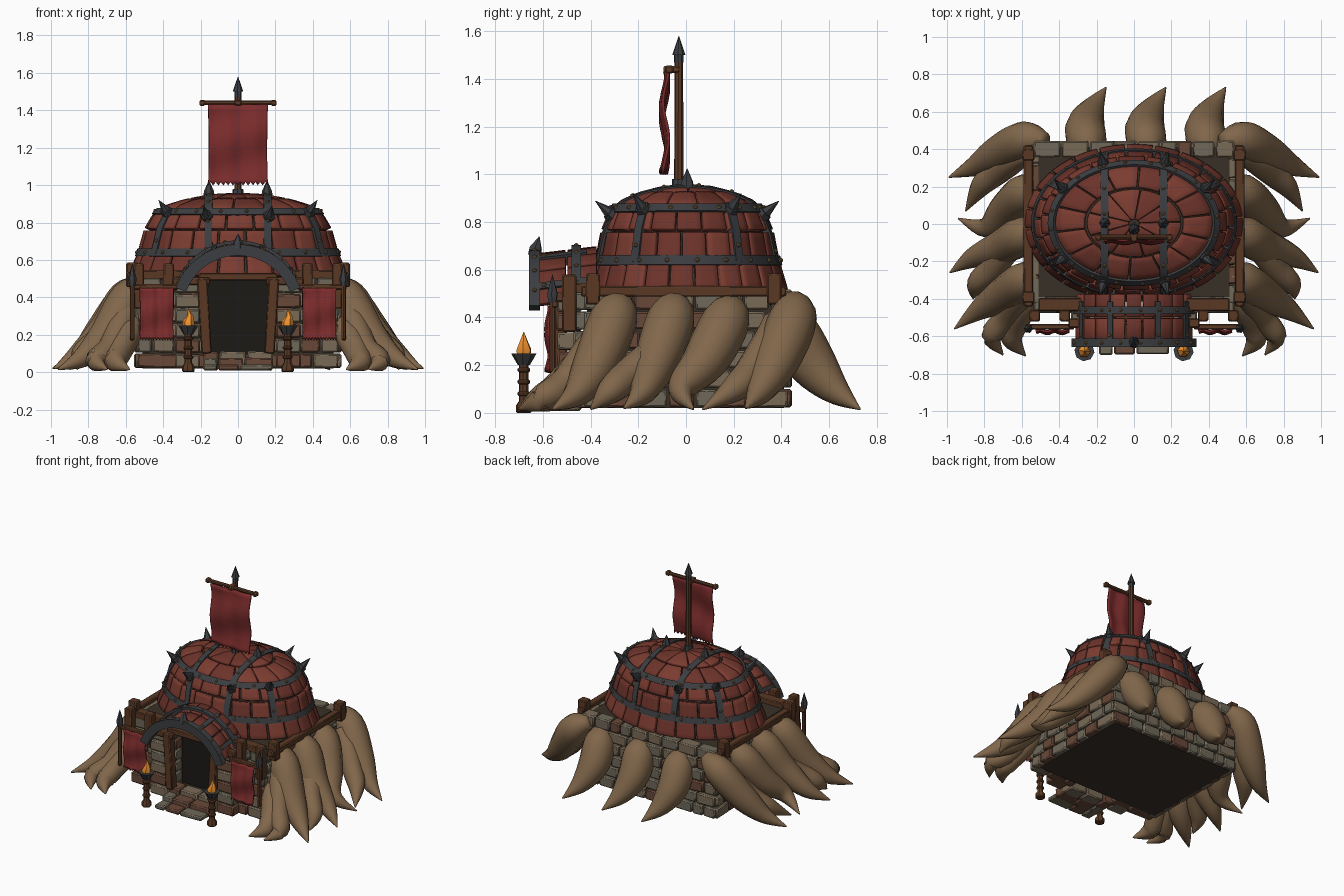
import bpy, bmesh, math, random
from mathutils import Vector, Matrix

if "Cube" in bpy.data.objects:
    bpy.data.objects.remove(bpy.data.objects["Cube"])
random.seed(4)
V = Vector

def mat(name, c):
    m = bpy.data.materials.new(name)
    m.diffuse_color = (*c, 1)
    m.use_nodes = True
    m.node_tree.nodes["Principled BSDF"].inputs["Base Color"].default_value = m.diffuse_color
    return m
RED, RED2 = mat("red_tile", (.2, .045, .03)), mat("red_tile_dark", (.15, .033, .023))
CLOTH, IRON = mat("cloth", (.2, .025, .025)), mat("iron", (.045, .047, .052))
WOOD, ROOT = mat("wood", (.1, .04, .018)), mat("root", (.22, .135, .07))
STONES = [mat("stone_grey", (.16, .14, .1)), mat("stone_tan", (.19, .145, .095)), mat("stone_rust", (.14, .065, .04))]
DARK, BRASS = mat("dark", (.012, .01, .008)), mat("brass", (.2, .12, .05))
GROUT, FIRE = mat("grout", (.04, .03, .02)), mat("fire", (.9, .3, .03))

def obj(name, bm, m, bevel=0, solid=0, smooth=35):
    me = bpy.data.meshes.new(name)
    bm.to_mesh(me); bm.free()
    o = bpy.data.objects.new(name, me)
    bpy.context.collection.objects.link(o)
    me.materials.append(m)
    bpy.ops.object.select_all(action='DESELECT')
    o.select_set(True); bpy.context.view_layer.objects.active = o
    bpy.ops.object.shade_smooth_by_angle(angle=math.radians(smooth))
    if solid:
        d = o.modifiers.new("solid", 'SOLIDIFY'); d.thickness = solid; d.offset = 0
    if bevel:
        b = o.modifiers.new("bevel", 'BEVEL'); b.width = bevel; b.segments = 1
        b.limit_method = 'ANGLE'; b.angle_limit = math.radians(50)
    return o

def box(bm, c, s, rot=(0, 0, 0)):
    R = Matrix.Rotation(rot[2], 4, 'Z') @ Matrix.Rotation(rot[1], 4, 'Y') @ Matrix.Rotation(rot[0], 4, 'X')
    bmesh.ops.create_cube(bm, size=1, matrix=Matrix.Translation(c) @ R @ Matrix.Diagonal((*s, 1)))

def patch(bm, f, u0, u1, v0, v1, nu, nv):
    g = [[bm.verts.new(f(u0 + (u1 - u0) * i / nu, v0 + (v1 - v0) * j / nv)) for j in range(nv + 1)] for i in range(nu + 1)]
    for i in range(nu):
        for j in range(nv):
            bm.faces.new((g[i][j], g[i + 1][j], g[i + 1][j + 1], g[i][j + 1]))

def tube(bm, pts, rad, n=8, sub=1):
    """Swept round section with a radius per point, smoothed between points."""
    P = [V((*p, r)) for p, r in zip(pts, rad)]
    Q = []
    for i in range(len(P) - 1):
        a, b, c, d = P[max(i - 1, 0)], P[i], P[i + 1], P[min(i + 2, len(P) - 1)]
        for k in range(sub):
            t = k / sub
            Q.append(.5 * (2 * b + (c - a) * t + (2 * a - 5 * b + 4 * c - d) * t * t + (3 * b - a - 3 * c + d) * t ** 3))
    Q.append(P[-1])
    rings = []
    for i, q in enumerate(Q):
        d = (Q[min(i + 1, len(Q) - 1)] - Q[max(i - 1, 0)]).to_3d().normalized()
        e = d.cross(V((.13, .97, .2))).normalized()
        f = d.cross(e)
        rings.append([bm.verts.new(q.to_3d() + max(q.w, .001) * (math.cos(2 * math.pi * k / n) * e + math.sin(2 * math.pi * k / n) * f)) for k in range(n)])
    for a, b in zip(rings, rings[1:]):
        for k in range(n):
            bm.faces.new((a[k], a[(k + 1) % n], b[(k + 1) % n], b[k]))
    bm.faces.new(rings[0][::-1]); bm.faces.new(rings[-1])

def strap(bm, studs, pts, nor, w, th, closed=False, every=3):
    """Flat iron band lying on a surface, with studs along it."""
    rings, n = [], len(pts)
    for i, p in enumerate(pts):
        a = pts[(i + 1) % n] if closed else pts[min(i + 1, n - 1)]
        b = pts[i - 1] if closed else pts[max(i - 1, 0)]
        s = (a - b).cross(nor[i]).normalized() * w / 2
        h = nor[i] * th
        rings.append([bm.verts.new(q) for q in (p - s - h, p + s - h, p + s + h, p - s + h)])
        if i % every == 1:
            bmesh.ops.create_icosphere(studs, subdivisions=1, radius=.011, matrix=Matrix.Translation(p + h))
    for i in range(n if closed else n - 1):
        a, b = rings[i], rings[(i + 1) % n]
        for k in range(4):
            bm.faces.new((a[k], a[(k + 1) % 4], b[(k + 1) % 4], b[k]))
    if not closed:
        bm.faces.new(rings[0][::-1]); bm.faces.new(rings[-1])

# stone base: grouted core and brick courses
core = bmesh.new()
box(core, (0, .01, .265), (1.02, .8, .49))
obj("base_core", core, GROUT)
bricks = [bmesh.new() for _ in STONES]
def wall(a, b, z0, z1, rows, th=.07):
    a, b = V((*a, 0)), V((*b, 0)); L = (b - a).length; d = (b - a) / L
    h = (z1 - z0) / rows
    for r in range(rows):
        x = 0
        while x < L - .01:
            w = random.uniform(.08, .16)
            if L - x - w < .07: w = L - x
            c = a + d * (x + w / 2); c.z = z0 + h * (r + .5)
            box(random.choices(bricks, (5, 4, 3))[0], c, (w - .008, th + random.uniform(0, .02), h - .008), (0, random.uniform(-.03, .03), math.atan2(d.y, d.x)))
            x += w
wall((-.54, .4), (.54, .4), .02, .52, 6)
for s in (1, -1):
    wall((s * .51, -.43), (s * .51, .43), .02, .51, 6)
    wall((s * .17, -.43), (s * .54, -.43), .02, .51, 6)
    wall((s * .2, -.49), (s * .34, -.49), .02, .5, 6, .09)
for i in range(3):    # entrance steps
    wall((-.19, -.65 + .08 * i), (.19, -.65 + .08 * i), .005, .045 + .035 * i, 1, .085)
for bm, m in zip(bricks, STONES):
    obj("bricks_" + m.name, bm, m, .008)
door = bmesh.new(); box(door, (0, -.4, .3), (.32, .03, .4)); obj("door_opening", door, DARK)

# dome: elliptical height profile
RX, RY = .575, .41
PROF = [(0, .945), (.25, .937), (.5, .91), (.66, .88), (.77, .84), (.85, .76), (.91, .635), (1.0, .51)]
def dz(r):
    for (a, za), (b, zb) in zip(PROF, PROF[1:]):
        if r <= b: return za + (zb - za) * (r - a) / (b - a)
    return .51
def dome(r, a): return V((RX * r * math.cos(a), .005 + RY * r * math.sin(a), dz(r)))
def dnor(p):
    x, y = p.x / RX, (p.y - .005) / RY
    r = math.hypot(x, y)
    g = (dz(max(r - .05, 0)) - dz(min(r + .05, 1))) / (min(r + .05, 1) - max(r - .05, 0)) / max(r, .01)
    return V((g * x / RX, g * y / RY, 1)).normalized()
tiles = [bmesh.new(), bmesh.new()]
edges = [1, .91, .85, .73, .45, .03]
for k, n in enumerate((24, 22, 20, 14, 9)):
    r1, r0 = edges[k], edges[k + 1]
    g, off = (r1 - r0) * .04, random.random()
    for i in range(n):
        a = (i + off) * 2 * math.pi / n
        patch(random.choice(tiles), dome, r1 - g, r0 + g, a + .012, a + 2 * math.pi / n - .012, 4, 4)
inner = bmesh.new(); patch(inner, lambda r, a: dome(r, a) * .985, 1, .01, 0, 2 * math.pi, 14, 40)
obj("dome_lining", inner, GROUT)

# porch canopy: barrel of tiles sloping forward
def canopy(a, y): return V((.325 * math.sin(a), y, .33 + .325 * math.cos(a) + .12 * (y + .62)))
for j in range(2):
    for i in range(9):
        a, y = -1.2 + i * 2.4 / 9, -.63 + j * .13
        patch(random.choice(tiles), canopy, a + .012, a + .255, y + .004, y + .126, 3, 1)
for bm, m in zip(tiles, (RED, RED2)):
    obj("roof_" + m.name, bm, m, .007, .03)

# iron straps, studs and spikes
iron, studs = bmesh.new(), bmesh.new()
def on_dome(pts, w=.042, closed=False): strap(iron, studs, pts, [dnor(p) for p in pts], w, .022, closed)
for r in (.91, .75):
    on_dome([dome(r, i * math.pi / 30) for i in range(60)], .042, True)
for s in (1, -1):
    lim = RY * math.sqrt(.92 ** 2 - (.155 / RX) ** 2)
    line = []
    for i in range(25):
        y = lim * math.sin(math.pi * (i / 24 - .5))
        line.append(V((s * .155, y + .005, dz(math.hypot(.155 / RX, y / RY)))))
    on_dome(line)
    for q in (1, -1):
        ang = math.atan2(q * .52, s * .78)
        on_dome([dome(.74 + .035 * i, ang) for i in range(6)])
        for p in (dome(.77, ang), dome(.79, math.atan2(q * .95, s * .36))):
            n = (dnor(p) + V((0, 0, .25))).normalized()
            tube(iron, [p, p + n * .035, p + n * .036, p + n * .11], [.032, .032, .024, .001], 6)
    p = dome(.27, 0 if s > 0 else math.pi)
    tube(iron, [p, p + V((0, 0, .035)), p + V((0, 0, .09))], [.032, .026, .001], 6)
for y, w in ((-.635, .045), (-.46, .04)):
    arc = [canopy(-1.22 + i * 2.44 / 24, y) for i in range(25)]
    strap(iron, studs, arc, [V((math.sin(-1.22 + i * 2.44 / 24), 0, math.cos(-1.22 + i * 2.44 / 24))) for i in range(25)], w, .03)
for a in (-.95, -.38, .38, .95):
    strap(iron, studs, [canopy(a, -.64 + i * .045) for i in range(6)], [V((math.sin(a), 0, math.cos(a)))] * 6, .03, .025)
tube(iron, [(0, -.635, .66), (0, -.63, .69), (0, -.615, .74)], [.03, .028, .001], 6)

# flagpole, crossbar, banner cloth with ragged hem
wood = bmesh.new()
tube(wood, [(0, -.03, .9), (0, -.03, 1.49)], [.02, .018], 8)
tube(iron, [(0, -.03, .93), (0, -.03, .98)], [.032, .028], 8)
tube(iron, [(0, -.03, 1.47), (0, -.03, 1.5), (0, -.03, 1.501), (0, -.03, 1.58)], [.02, .02, .028, .001], 8)
tube(wood, [(-.2, -.07, 1.44), (.2, -.07, 1.44)], [.013, .013], 8)
box(wood, (0, -.06, 1.44), (.04, .07, .03))
for s in (1, -1): box(wood, (s * .19, -.07, 1.44), (.03, .035, .032))
def banner(name, x, y, w, z0, z1, amp):
    bm = bmesh.new()
    def f(u, v):
        hem = (.018 if round(u * 24) % 2 else 0) * (v > .99)
        return V((x + w * (u - .5) * (1 - .03 * math.sin(v * 3)), y + amp * math.sin(v * 9 + u * 2) + .006 * math.sin(u * 14), z1 + (z0 - z1) * v + hem))
    patch(bm, f, 0, 1, 0, 1, 24, 14)
    obj(name, bm, CLOTH, 0, .012, 60)
banner("main_banner", 0, -.09, .32, 1.0, 1.43, .012)

# timber frame, side banners, torches
fire = bmesh.new()
for s in (1, -1):
    box(wood, (s * .565, -.01, .51), (.05, .86, .045))
    for y in (-.39, .37): box(wood, (s * .565, y, .52), (.065, .06, .13))
    box(wood, (s * .18, -.53, .3), (.055, .06, .4), (0, s * .06, 0))
    box(wood, (s * .25, -.53, .485), (.2, .05, .04))
    box(wood, (s * .38, -.43, .52), (.26, .07, .05))
    for x in (.37, .53): box(wood, (s * x, -.49, .46), (.055, .06, .24))
    box(wood, (s * .45, -.55, .455), (.26, .03, .03))
    tube(wood, [(s * .565, -.56, .17), (s * .565, -.56, .47)], [.013, .013])
    tube(iron, [(s * .565, -.56, .46), (s * .565, -.56, .5), (s * .565, -.56, .58)], [.018, .024, .001], 6)
    banner("side_banner", s * .435, -.575, .18, .17, .45, .008)
    tx, ty = s * .265, -.68
    tube(wood, [(tx, ty, 0), (tx, ty, .03), (tx, ty, .05), (tx, ty, .21)], [.034, .034, .02, .02])
    for z in (.07, .12, .17): tube(wood, [(tx, ty, z), (tx, ty, z + .02)], [.027, .027])
    tube(iron, [(tx, ty, .2), (tx, ty, .225), (tx, ty, .25)], [.025, .04, .054], 8)
    tube(fire, [(tx, ty, .24), (tx, ty, .265), (tx + .008, ty, .3), (tx, ty, .34)], [.03, .034, .018, .001], 6)
box(wood, (0, -.5, .51), (.42, .05, .04))
obj("timber", wood, WOOD, .006)
obj("ironwork", iron, IRON)
obj("studs", studs, BRASS)
obj("torch_flames", fire, FIRE)

# clawed roots gripping both sides and the back
SIDE = [
    [(.47, .44, .47), (.58, .45, .4), (.72, .38, .22), (.85, .31, .09), (.99, .25, .02)],
    [(.57, .36, .4), (.65, .34, .28), (.74, .27, .17), (.82, .2, .1), (.9, .07, .015)],
    [(.5, .19, .46), (.58, .17, .39), (.68, .08, .22), (.79, -.02, .1), (.94, .03, .015)],
    [(.5, -.04, .47), (.59, -.06, .4), (.7, -.12, .23), (.86, -.18, .09), (.985, -.26, .02)],
    [(.58, -.1, .33), (.68, -.14, .24), (.76, -.24, .16), (.84, -.32, .09), (.86, -.4, .015)],
    [(.5, -.27, .47), (.58, -.3, .4), (.7, -.38, .2), (.83, -.46, .08), (.96, -.56, .015)],
    [(.52, -.3, .4), (.6, -.37, .3), (.68, -.5, .13), (.76, -.6, .06), (.7, -.7, .015)],
    [(.54, -.34, .3), (.58, -.42, .22), (.64, -.54, .1), (.65, -.62, .05), (.58, -.705, .015)]]
for k, pts in enumerate(SIDE):
    for s in (1, -1):
        bm = bmesh.new()
        f = .72 if k in (1, 4, 6, 7) else 1
        tube(bm, [(s * x, y, z) for x, y, z in pts], [.045 * f, .1 * f, .095 * f, .056, .004], 12, 5)
        for v in bm.verts: v.co.z = max(v.co.z, .005)
        bmesh.ops.recalc_face_normals(bm, faces=bm.faces)
        obj("side_root", bm, ROOT, smooth=70)
for x in (-.25, .07, .39):
    bm = bmesh.new()
    tube(bm, [(x + .02, .38, .42), (x, .44, .35), (x - .01, .52, .22), (x + .03, .62, .1), (x + .1, .73, .015)], [.05, .105, .105, .065, .004], 12, 5)
    for v in bm.verts: v.co.z = max(v.co.z, .005)
    obj("back_root", bm, ROOT, smooth=70)
